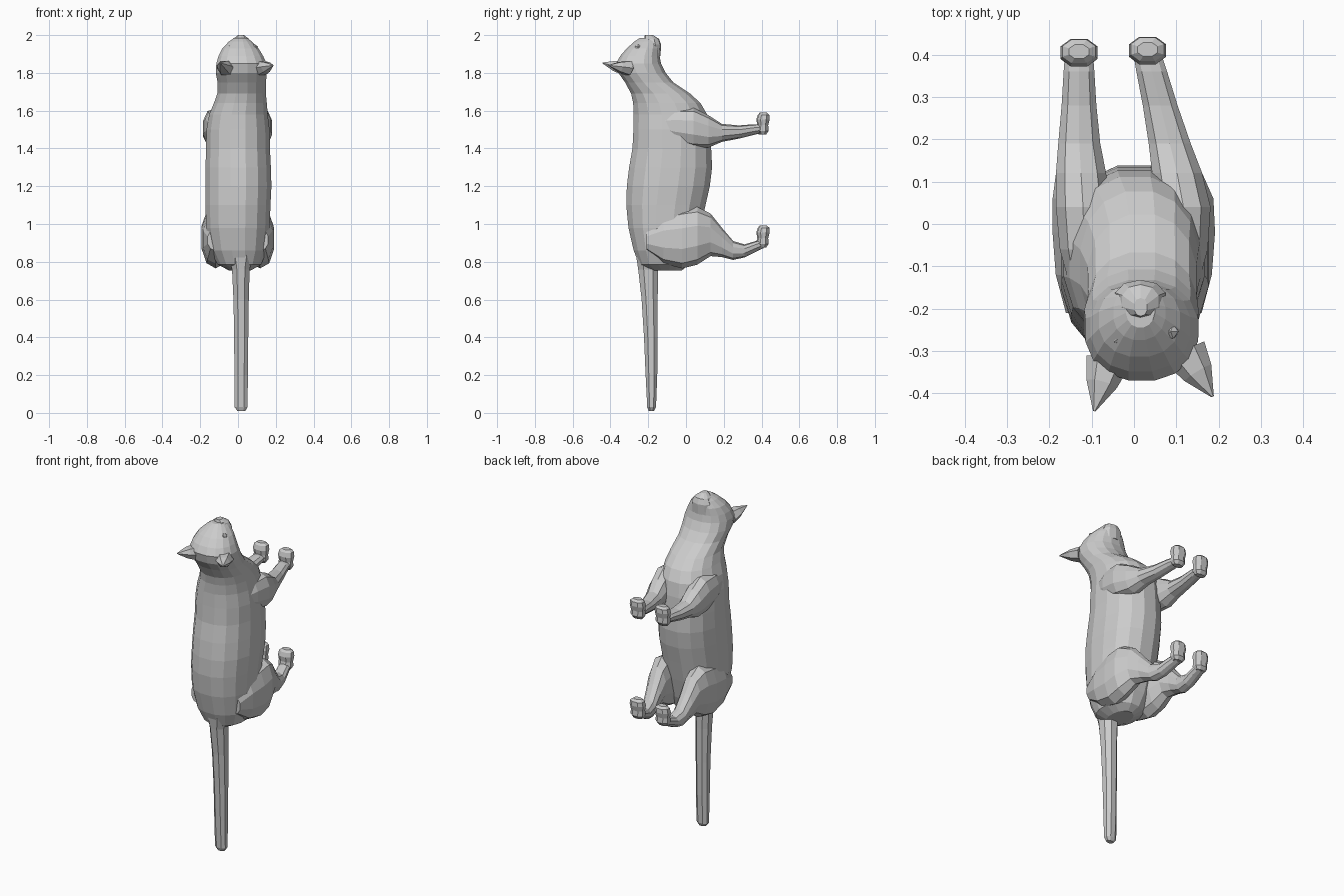
import bpy, bmesh, math
from mathutils import Vector


def make(name, rings):
    """Skin a list of vertex rings into a flat-shaded closed mesh."""
    bm = bmesh.new()
    vs = [[bm.verts.new(p) for p in r] for r in rings]
    n = len(vs[0])
    for a, b in zip(vs, vs[1:]):
        for i in range(n):
            j = (i + 1) % n
            bm.faces.new((a[i], a[j], b[j], b[i]))
    bm.faces.new(vs[0])
    bm.faces.new(vs[-1])
    bmesh.ops.recalc_face_normals(bm, faces=bm.faces)
    me = bpy.data.meshes.new(name)
    bm.to_mesh(me)
    bm.free()
    ob = bpy.data.objects.new(name, me)
    bpy.context.collection.objects.link(ob)
    return ob


def loft(name, rows, axis, n):
    """rows: (position on axis, depth min, depth max, x min, x max)."""
    rings = []
    for t, a0, a1, x0, x1 in rows:
        ring = []
        for i in range(n):
            w = 2 * math.pi * (i + 0.5) / n
            c, s = math.cos(w), math.sin(w)
            x = (x0 + x1) / 2 + (x1 - x0) / 2 * math.copysign(abs(c) ** 0.9, c)
            d = (a0 + a1) / 2 + (a1 - a0) / 2 * math.copysign(abs(s) ** 0.9, s)
            ring.append((x, d, t) if axis == 'z' else (x, t, d))
        rings.append(ring)
    return make(name, rings)


# torso, neck and skull in one upright skin
loft("body_and_head", [
    (.755, -.20, -.02, -.05, .07), (.785, -.25, .02, -.11, .125),
    (.86, -.28, .05, -.15, .155), (.98, -.308, .08, -.172, .17),
    (1.1, -.32, .107, -.175, .175), (1.2, -.317, .13, -.175, .18),
    (1.3, -.305, .142, -.175, .177), (1.4, -.287, .137, -.172, .172),
    (1.5, -.282, .13, -.17, .17), (1.58, -.28, .115, -.155, .16),
    (1.64, -.283, .08, -.13, .155), (1.69, -.293, .025, -.112, .15),
    (1.75, -.325, -.065, -.11, .15), (1.8, -.36, -.105, -.12, .155),
    (1.85, -.372, -.13, -.117, .153), (1.89, -.35, -.138, -.105, .135),
    (1.93, -.315, -.14, -.085, .11), (1.965, -.275, -.145, -.05, .075),
    (1.985, -.245, -.155, -.02, .05)], 'z', 16)

# muzzle and nose
loft("muzzle", [
    (1.89, -.23, -.135, -.05, .08), (1.95, -.225, -.132, -.047, .077),
    (1.98, -.222, -.143, -.03, .06), (2.0, -.218, -.175, 0, .032)], 'z', 10)

# tail hanging straight down
loft("tail", [
    (.01, -.198, -.168, -.005, .04), (.03, -.207, -.157, -.02, .053),
    (.2, -.216, -.15, -.022, .055), (.4, -.225, -.147, -.023, .057),
    (.6, -.238, -.147, -.027, .06), (.76, -.257, -.143, -.035, .065),
    (.84, -.27, -.13, -.06, .09)], 'z', 8)

# limb profiles: (y, z bottom, z top, half width)
FORE = [(-.13, 1.47, 1.58, .04), (-.06, 1.43, 1.61, .06), (.04, 1.405, 1.615, .067),
        (.12, 1.405, 1.575, .062), (.19, 1.435, 1.53, .052), (.28, 1.452, 1.522, .043),
        (.36, 1.472, 1.528, .038), (.41, 1.485, 1.525, .034)]
HIND = [(-.21, .86, .97, .045), (-.12, .79, 1.05, .07), (-.02, .765, 1.08, .078),
        (.06, .785, 1.09, .074), (.13, .83, 1.055, .06), (.19, .825, .98, .05),
        (.25, .81, .91, .043), (.31, .823, .892, .04), (.37, .853, .91, .037),
        (.41, .872, .92, .033)]
# paw profile: (height, y back, y front, half width)
PAW = [(0, .385, .42, .03), (.02, .368, .435, .043), (.05, .375, .432, .042),
       (.08, .37, .44, .047), (.105, .378, .438, .042), (.117, .39, .425, .025)]


def center(side, y):
    """Left limbs run straight, right limbs lean inwards."""
    if side == "left":
        return -.118 - .012 * min(max(y, 0) / .2, 1)
    return .117 - .085 * max(0, (y - .06) / .34)


for side in ("left", "right"):
    dy = .005 if side == "right" else 0
    for part, prof, foot in (("front", FORE, 1.473), ("hind", HIND, .875)):
        loft(f"{part}_leg_{side}",
             [(y, a, b, center(side, y) - w, center(side, y) + w) for y, a, b, w in prof], 'y', 10)
        cx = center(side, .4)
        loft(f"{part}_paw_{side}",
             [(foot + h, a + dy, b + dy, cx - w, cx + w) for h, a, b, w in PAW], 'z', 8)


# pointed ears
def ear(name, base, tip, width, thick):
    base, tip = Vector(base), Vector(tip)
    d = (tip - base).normalized()
    u = d.cross(Vector((0, 0, 1))).normalized()
    v = u.cross(d)
    rings = []
    for k, s in ((0, 1), (.45, .72), (1, .06)):
        c = base.lerp(tip, k)
        rings.append([c + u * math.cos(w) * width * s + v * math.sin(w) * thick * s
                      for w in [2 * math.pi * i / 6 for i in range(6)]])
    make(name, rings)


ear("ear_left", (-.062, -.325, 1.825), (-.094, -.442, 1.853), .052, .042)
ear("ear_right", (.122, -.305, 1.825), (.186, -.408, 1.84), .052, .042)

# small faceted eyes
for name, loc in (("eye_left", (-.033, -.268, 1.937)), ("eye_right", (.087, -.254, 1.932))):
    bpy.ops.mesh.primitive_ico_sphere_add(subdivisions=1, radius=.02, location=loc)
    bpy.context.object.name = name
